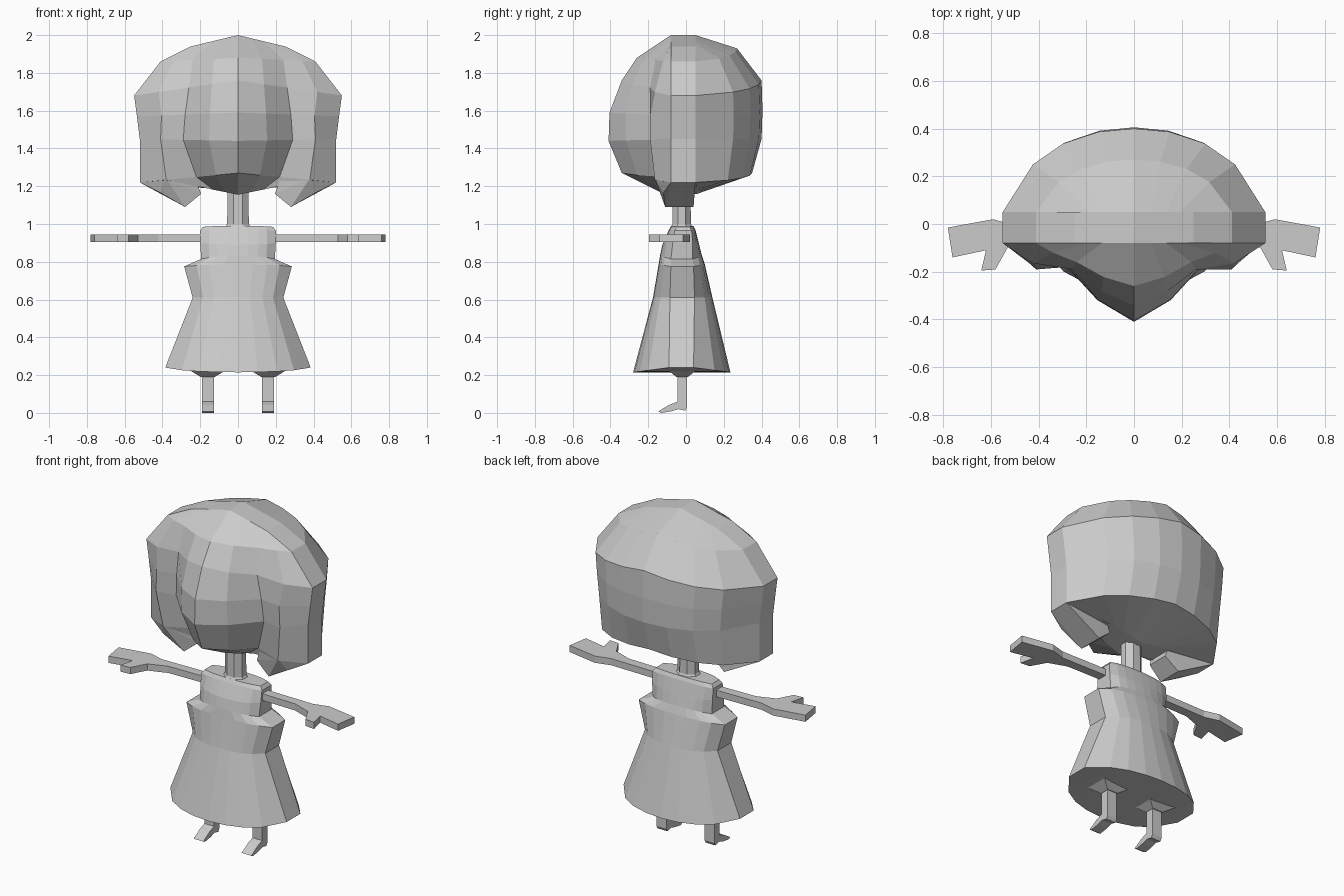
import bpy, bmesh, math

if "Cube" in bpy.data.objects:
    bpy.data.objects.remove(bpy.data.objects["Cube"])

grey = bpy.data.materials.new("light_grey")
grey.diffuse_color = (0.6, 0.6, 0.6, 1)
grey.use_nodes = True
grey.node_tree.nodes["Principled BSDF"].inputs["Base Color"].default_value = grey.diffuse_color

# Quarter-arc fractions (across, outward) from side to centre
ARC = [(1, 0), (.77, .57), (.54, .82), (.27, .96), (0, 1)]


def finish(name, bm):
    bmesh.ops.recalc_face_normals(bm, faces=bm.faces[:])
    me = bpy.data.meshes.new(name)
    bm.to_mesh(me)
    bm.free()
    me.materials.append(grey)
    ob = bpy.data.objects.new(name, me)
    bpy.context.collection.objects.link(ob)
    return ob


def mirrored(ob):
    m = ob.modifiers.new("mirror", 'MIRROR')
    m.use_axis[0] = True
    return ob


def full_ring(front, back):
    """Front and back point lists, centre to side, mirrored into a closed ring."""
    half = front + back[::-1]
    return half + [(-x, y, z) for x, y, z in half[-2:0:-1]]


def loft(name, rings, paired_caps=False):
    bm = bmesh.new()
    vs = [[bm.verts.new(p) for p in r] for r in rings]
    n = len(vs[0])
    for a, b in zip(vs, vs[1:]):
        for i in range(n):
            bm.faces.new((a[i], a[(i + 1) % n], b[(i + 1) % n], b[i]))
    for r in (vs[0], vs[-1]):
        if paired_caps:      # strips running front to back
            for j in range(-4, 4):
                bm.faces.new((r[j], r[j + 1], r[8 - j], r[(9 - j) % n]))
        else:
            bm.faces.new(r)
    return finish(name, bm)


def prism(name, outline, depth):
    """Extrude an outline by a vector."""
    top = [tuple(a + b for a, b in zip(p, depth)) for p in outline]
    return loft(name, [outline, top])


def hull(name, points):
    bm = bmesh.new()
    for p in points:
        bm.verts.new(p)
    bmesh.ops.convex_hull(bm, input=bm.verts[:])
    return finish(name, bm)


# Head and hair: side width, side z, lock ridge x/y, hairline x/y,
# face y, centre front z, back y, centre back z
HEAD = [
    (.25, 1.94, .193, -.08, .135, -.08, -.08, 2.0, .05, 2.0),
    (.41, 1.86, .34, -.12, .24, -.16, -.26, 1.88, .27, 1.93),
    (.55, 1.68, .42, -.165, .26, -.19, -.34, 1.76, .40, 1.76),
    (.535, 1.57, .405, -.19, .28, -.18, -.405, 1.59, .405, 1.6),
    (.52, 1.45, .41, -.19, .29, -.17, -.41, 1.44, .40, 1.45),
    (.52, 1.22, .38, -.165, .22, -.12, -.34, 1.27, .35, 1.27),
    (.22, 1.2, .17, -.09, .13, -.09, -.11, 1.155, .06, 1.16),
]
rings = []
for w, zo, xr, yr, xc, yc, yf, zf, yb, zb in HEAD:
    pts = [(0, yf), (.53 * xc, yc + .62 * (yf - yc)), (xc, yc), (xr, yr), (w, -.08)]
    front = [(x, y, zo + (zf - zo) * (1 - x / w)) for x, y in pts]
    back = [(w * c, .05 + (yb - .05) * s, zo + (zb - zo) * (1 - c))
            for c, s in ARC[::-1]]
    rings.append(full_ring(front, back))
loft("head_and_hair", rings, True)

# Hanging tips of the side hair
mirrored(hull("hair_tip", [
    (.52, -.08, 1.22), (.52, .05, 1.22), (.38, -.165, 1.24), (.23, -.12, 1.25),
    (.23, .03, 1.25), (.41, -.12, 1.165), (.41, .045, 1.165), (.28, -.11, 1.09),
    (.28, .04, 1.09), (.195, -.10, 1.16), (.195, .03, 1.16)]))

# Dress: side width, flat side y range, front y, back y, side z, centre z
DRESS = [
    (.385, -.09, .04, -.28, .235, .24, .215),
    (.24, -.085, .045, -.175, .14, .61, .61),
    (.285, -.08, .04, -.145, .1, .775, .785),
    (.195, -.08, .035, -.138, .085, .815, .83),
    (.2, -.07, .035, -.125, .07, .9, .89),
    (.2, -.06, .03, -.09, .05, .965, .97),
    (.185, -.05, .02, -.078, .04, .985, .99),
]
rings = []
for w, y0, y1, yf, yb, zo, zm in DRESS:
    front, back = [[(w * c, ya + (ye - ya) * s, zo + (zm - zo) * s)
                    for c, s in ARC[::-1]] for ya, ye in ((y0, yf), (y1, yb))]
    rings.append(full_ring(front, back))
loft("dress", rings, True)

# Neck, flared at the base
loft("neck", [[(r * math.cos(a), -.023 + .85 * r * math.sin(a), z)
               for a in [math.radians(22.5 + 45 * i) for i in range(8)]]
              for r, z in ((.08, .975), (.062, 1.0), (.06, 1.2))])

# Arms with flat mitten hands
mirrored(prism("arm", [(x, y, .905) for x, y in [
    (.17, -.055), (.42, -.06), (.53, -.1), (.58, -.19), (.64, -.195), (.62, -.11),
    (.76, -.14), (.78, -.015), (.59, .02), (.5, -.005), (.17, 0)]], (0, 0, .04)))

# Legs with heeled shoes
mirrored(prism("leg_and_shoe", [(.127, y, z) for y, z in [
    (.005, .22), (.005, .03), (-.005, .012), (-.04, .02), (-.08, .008), (-.13, 0),
    (-.147, .008), (-.09, .042), (-.045, .06), (-.045, .22)]], (.064, 0, 0)))

# Collars where the legs meet the hem
mirrored(loft("leg_collar", [
    [(.16 + sx * a, -.02 + sy * b, z) for sx, sy in ((-1, -1), (1, -1), (1, 1), (-1, 1))]
    for a, b, z in ((.036, .03, .19), (.09, .07, .222))]))
